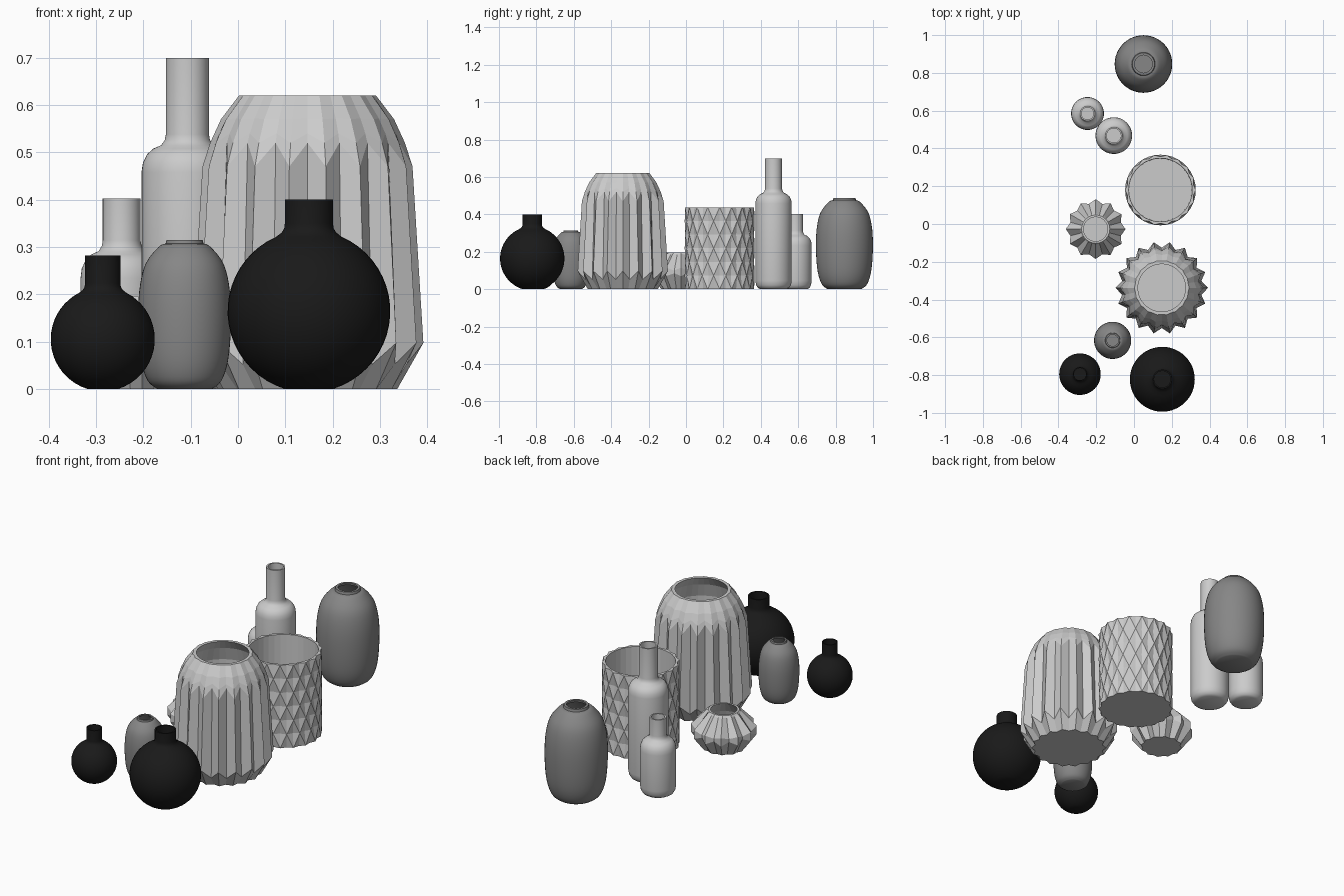
import bpy, bmesh, math

if "Cube" in bpy.data.objects:
    bpy.data.objects.remove(bpy.data.objects["Cube"])


def material(name, v):
    m = bpy.data.materials.new(name)
    m.diffuse_color = (v, v, v, 1)
    m.use_nodes = True
    m.node_tree.nodes["Principled BSDF"].inputs["Base Color"].default_value = m.diffuse_color
    return m


GREY = material("dark_grey_glaze", 0.24)
BLACK = material("black_glaze", 0.01)


def build(name, x, y, rings, cols, mat=None, smooth=False, facet=False):
    """Stack rings; each ring is ((r, z) even columns, (r, z) odd columns)."""
    bm = bmesh.new()
    rows = []
    for ring in rings:
        row = []
        for i in range(cols):
            r, z = ring[i % 2]
            a = 2 * math.pi * i / cols
            row.append(bm.verts.new((r * math.cos(a), r * math.sin(a), z)))
        rows.append(row)
    for j in range(len(rows) - 1):
        for i in range(cols):
            k = (i + 1) % cols
            a, b, c, d = rows[j][i], rows[j][k], rows[j + 1][k], rows[j + 1][i]
            if not facet:
                bm.faces.new((a, b, c, d))
            elif (i + j) % 2 == 0:
                bm.faces.new((a, b, c))
                bm.faces.new((a, c, d))
            else:
                bm.faces.new((a, b, d))
                bm.faces.new((b, c, d))
    bm.faces.new(rows[0][::-1])    # underside
    bm.faces.new(rows[-1])         # inner floor
    me = bpy.data.meshes.new(name)
    bm.to_mesh(me)
    bm.free()
    ob = bpy.data.objects.new(name, me)
    ob.location = (x, y, 0)
    bpy.context.collection.objects.link(ob)
    if mat:
        me.materials.append(mat)
    if smooth:
        bpy.ops.object.select_all(action='DESELECT')
        ob.select_set(True)
        bpy.context.view_layer.objects.active = ob
        bpy.ops.object.shade_smooth_by_angle(angle=math.radians(40))
    return ob


def lathe(name, x, y, prof, wall, mat=None):
    """Smooth hollow vessel: outer profile up, inner wall back down."""
    inner = [(max(r - wall, 0.004), max(z, wall)) for r, z in prof]
    inner[-1] = (prof[-1][0] - wall, prof[-1][1])
    full = prof + inner[::-1]
    build(name, x, y, [(p, p) for p in full], 48, mat, smooth=True)


def same(points):
    return [(p, p) for p in points]


def spline(pts, n=4):
    """Catmull-Rom refinement of a profile."""
    out = []
    for i in range(len(pts) - 1):
        p = [pts[max(i - 1, 0)], pts[i], pts[i + 1], pts[min(i + 2, len(pts) - 1)]]
        for s in range(n):
            t = s / n
            out.append(tuple(0.5 * (2 * b + (c - a) * t + (2 * a - 5 * b + 4 * c - d) * t * t
                                    + (3 * b - a - 3 * c + d) * t ** 3)
                             for a, b, c, d in zip(*p)))
    return out + [pts[-1]]


# Oval grey vases, same shape at two sizes
oval = spline([(0.058, 0), (0.078, 0.017), (0.092, 0.06), (0.098, 0.13), (0.096, 0.205),
               (0.083, 0.263), (0.055, 0.3), (0.04, 0.307)]) + [(0.038, 0.315)]
for name, x, y, s in (("large_oval_vase", 0.05, 0.847, 1.55), ("small_oval_vase", -0.113, -0.616, 1)):
    lathe(name, x, y, [(r * s, z * s) for r, z in oval], 0.008 * s, GREY)


# Round black vases with a short neck
def round_vase(name, x, y, rad, neck, height):
    a0, a1 = -math.acos(0.3), math.acos(neck * 1.35 / rad)
    c = -rad * math.sin(a0)
    prof = [(rad * math.cos(a0 + (a1 - a0) * i / 20), c + rad * math.sin(a0 + (a1 - a0) * i / 20))
            for i in range(21)]
    top = prof[-1][1]
    prof += [(neck * 1.12, top + neck * 0.18), (neck * 1.02, top + neck * 0.36),
             (neck, top + neck * 0.55), (neck, height)]
    lathe(name, x, y, prof, neck * 0.15, BLACK)


round_vase("large_round_vase", 0.15, -0.822, 0.172, 0.051, 0.40)
round_vase("small_round_vase", -0.286, -0.795, 0.11, 0.0375, 0.282)


# Slim bottles
def bottle(name, x, y, rad, neck, shoulder, height):
    prof = [(rad * f, z) for f, z in ((0.72, 0), (0.86, 0.007), (0.96, 0.022), (1, 0.045))]
    prof += [(rad, shoulder - 0.05), (rad * 0.97, shoulder - 0.03), (rad * 0.88, shoulder - 0.012),
             (rad * 0.74, shoulder), (neck * 1.22, shoulder + 0.007),
             (neck * 1.05, shoulder + 0.018), (neck, shoulder + 0.03), (neck, height)]
    lathe(name, x, y, prof, 0.008, None)


bottle("tall_bottle", -0.107, 0.468, 0.097, 0.0455, 0.508, 0.70)
bottle("short_bottle", -0.246, 0.585, 0.087, 0.04, 0.284, 0.402)

# Large fluted vase: ridges and valleys break at different heights
fluted = [((0.19, 0), (0.172, 0)), ((0.245, 0.097), (0.213, 0.052)),
          ((0.222, 0.47), (0.197, 0.52)), ((0.206, 0.52), (0.19, 0.54)),
          ((0.183, 0.57), (0.174, 0.572)), ((0.145, 0.62), (0.141, 0.62))]
fluted += same([(0.126, 0.62), (0.16, 0.57), (0.182, 0.5), (0.19, 0.06), (0.15, 0.015)])
build("large_fluted_vase", 0.147, -0.338, fluted, 36)

# Small fluted bowl
bowl = [((0.105, 0), (0.095, 0)), ((0.158, 0.07), (0.138, 0.085)),
        ((0.158, 0.115), (0.138, 0.1)), ((0.085, 0.19), (0.078, 0.185))]
bowl += same([(0.075, 0.196), (0.064, 0.196), (0.11, 0.135), (0.125, 0.09), (0.085, 0.015)])
build("small_fluted_bowl", -0.203, -0.027, bowl, 24)

# Diamond-faceted cylinder pot
ROWS = 6
pot = []
for j in range(ROWS + 1):
    z = 0.438 * j / ROWS
    pair = ((0.187, z), (0.176, z))
    pot.append(pair if j % 2 == 0 else pair[::-1])
pot += same([(0.168, 0.438), (0.166, 0.015)])
build("faceted_pot", 0.14, 0.18, pot, 36, facet=True)
